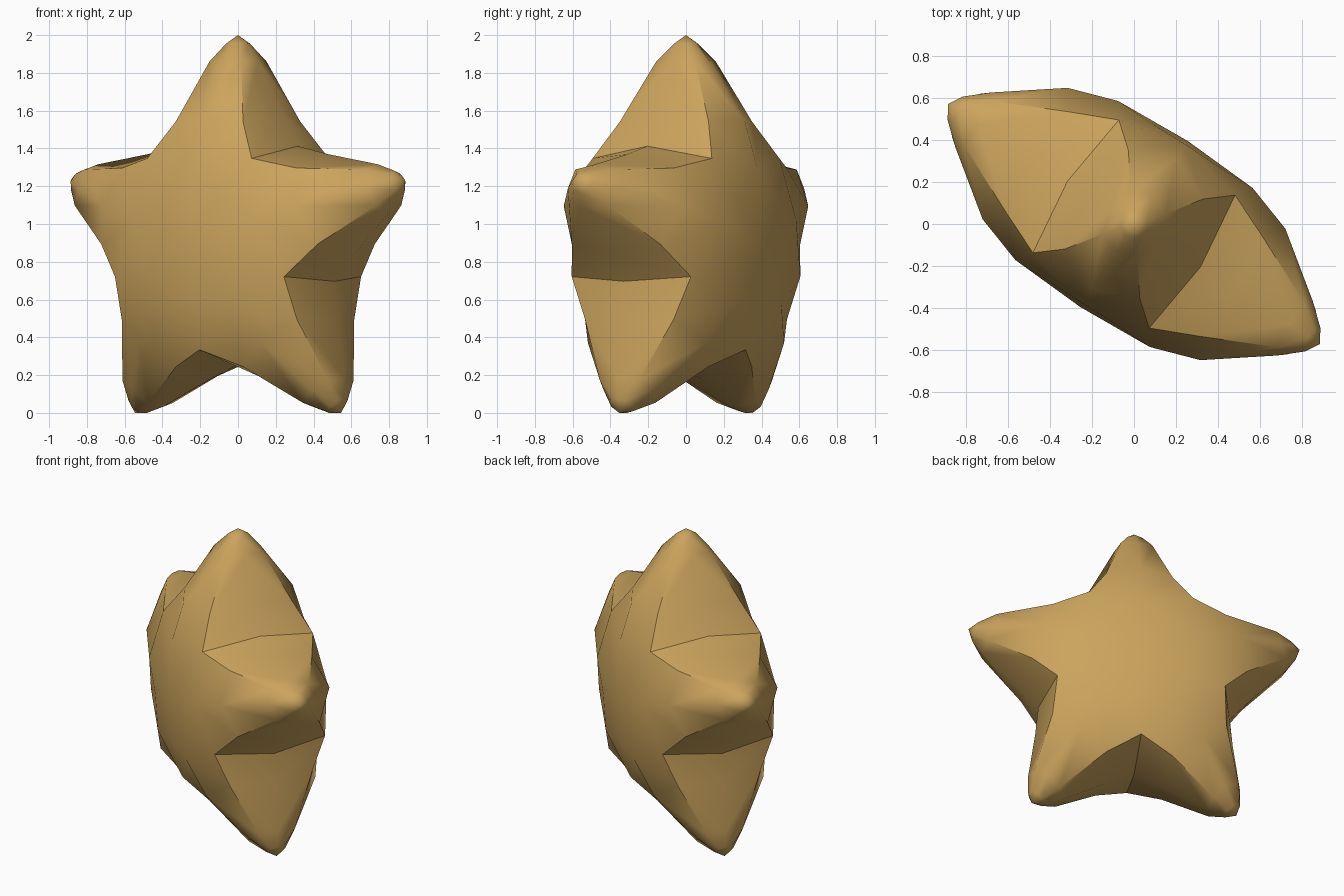
import bpy, bmesh, math
from mathutils import Vector

if "Cube" in bpy.data.objects:
    bpy.data.objects.remove(bpy.data.objects["Cube"])

R = 2 / (1 + math.cos(math.radians(36)))     # tip radius
CZ = 2 - R                                   # star centre height
YAW = math.radians(-32.9)                    # star turned about z
S36, C36 = math.sin(math.radians(36)), math.cos(math.radians(36))

# Quarter-arm points: (side offset, distance along arm, depth)
P = {
    "centre": (0, 0, .47),
    "dome": (0, .40, .45),
    "valley": (.30 * S36, .30 * C36, .447),
    "notch": (.56 * S36, .56 * C36, .376), "notch_mid": (.64 * S36, .64 * C36, 0),
    "c1": (0, .648, .372), "e1": (.212, .648, .279), "m1": (.275, .69, 0),
    "c2": (0, .955, .157), "e2": (.10, .966, .123), "m2": (.128, .97, 0),
    "c3": (0, 1.065, .066), "e3": (.046, 1.06, .046), "m3": (.062, 1.06, 0),
    "tip": (0, R, 0),
}
FACES = [
    ("centre", "valley", "dome"), ("dome", "valley", "notch"),
    ("dome", "notch", "e1", "c1"), ("c1", "e1", "e2", "c2"),
    ("c2", "e2", "e3", "c3"), ("c3", "e3", "tip"),
    ("notch", "notch_mid", "m1", "e1"), ("e1", "m1", "m2", "e2"),
    ("e2", "m2", "m3", "e3"), ("e3", "m3", "tip"),
]
SHARP = [("notch", "e1"), ("e1", "e2"), ("notch", "notch_mid")]

bm = bmesh.new()
cache = {}


def vert(name, angle, side, face):
    """Vertex of one mirrored quarter-arm, shared with its neighbours."""
    w, r, n = P[name]
    w, n = w * side, n * face
    u = r * math.sin(angle) + w * math.cos(angle)
    z = r * math.cos(angle) - w * math.sin(angle)
    co = Vector((u * math.cos(YAW) - n * math.sin(YAW),
                 u * math.sin(YAW) + n * math.cos(YAW), CZ + z))
    key = tuple(round(c, 4) for c in co)
    if key not in cache:
        cache[key] = bm.verts.new(co)
    return cache[key]


# Five arms, each mirrored left/right and front/back
quarters = [(math.radians(72 * k), s, f)
            for k in range(5) for s in (1, -1) for f in (1, -1)]
for q in quarters:
    for names in FACES:
        bm.faces.new([vert(n, *q) for n in names]).smooth = True

# Crisp rims and notches that soften towards the tips
for q in quarters:
    for a, b in SHARP:
        edge = bm.edges.get((vert(a, *q), vert(b, *q)))
        if edge:
            edge.smooth = False

bmesh.ops.recalc_face_normals(bm, faces=bm.faces[:])
mesh = bpy.data.meshes.new("star")
bm.to_mesh(mesh)
bm.free()
star = bpy.data.objects.new("star", mesh)
bpy.context.collection.objects.link(star)

gold = bpy.data.materials.new("gold")
gold.diffuse_color = (0.60, 0.37, 0.11, 1)
gold.use_nodes = True
gold.node_tree.nodes["Principled BSDF"].inputs["Base Color"].default_value = gold.diffuse_color
mesh.materials.append(gold)
